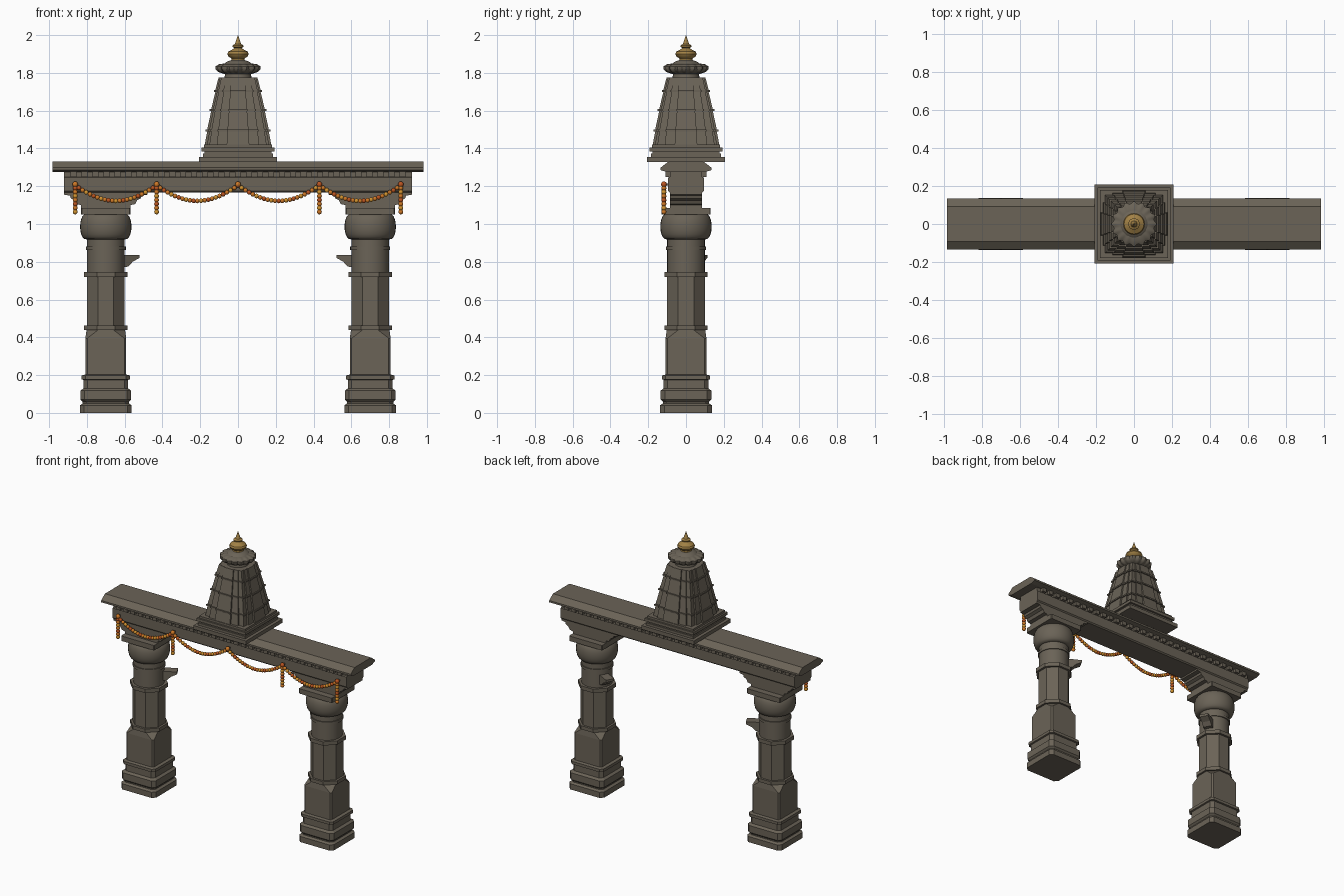
import bpy, bmesh, math
from mathutils import Matrix, Vector

if "Cube" in bpy.data.objects:
    bpy.data.objects.remove(bpy.data.objects["Cube"])


def material(name, rgb):
    m = bpy.data.materials.new(name)
    m.diffuse_color = (*rgb, 1)
    m.use_nodes = True
    m.node_tree.nodes["Principled BSDF"].inputs["Base Color"].default_value = m.diffuse_color
    return m


STONE = material("dark stone", (0.145, 0.125, 0.095))
GOLD = material("aged gold", (0.36, 0.22, 0.06))
MARIGOLD = material("orange marigold", (0.62, 0.19, 0.02))
RUST = material("rust marigold", (0.50, 0.09, 0.015))
YELLOW = material("yellow marigold", (0.65, 0.30, 0.03))


def finish(name, bm, mats, smooth=False):
    bmesh.ops.recalc_face_normals(bm, faces=bm.faces)
    me = bpy.data.meshes.new(name)
    bm.to_mesh(me)
    bm.free()
    for m in mats:
        me.materials.append(m)
    ob = bpy.data.objects.new(name, me)
    bpy.context.collection.objects.link(ob)
    if smooth:
        bpy.ops.object.select_all(action='DESELECT')
        ob.select_set(True)
        bpy.context.view_layer.objects.active = ob
        bpy.ops.object.shade_smooth_by_angle(angle=math.radians(35))
    return ob


def loft(name, rings, mat=STONE, matrix=None, smooth=False):
    """Skin a stack of equal-length point rings and cap both ends."""
    bm = bmesh.new()
    vs = [[bm.verts.new(p) for p in ring] for ring in rings]
    n = len(rings[0])
    for a, b in zip(vs, vs[1:]):
        for i in range(n):
            j = (i + 1) % n
            bm.faces.new((a[i], a[j], b[j], b[i]))
    bm.faces.new(vs[0])
    bm.faces.new(vs[-1])
    if matrix:
        bm.transform(matrix)
    return finish(name, bm, [mat], smooth)


def octagon(z, h, c):
    """Square of half width h with corners cut back by c."""
    k = h - c
    return [(h, -k, z), (h, k, z), (k, h, z), (-k, h, z),
            (-h, k, z), (-h, -k, z), (-k, -h, z), (k, -h, z)]


def circle(z, r, n=32, lobes=0, depth=0):
    pts = []
    for i in range(n):
        a = math.tau * i / n
        q = r * (1 - depth * (0.5 - 0.5 * math.cos(lobes * a)))
        pts.append((q * math.cos(a), q * math.sin(a), z))
    return pts


def stepped(z, h):
    """Square plan with stepped projections on each side."""
    side = [(1, -.34), (1, .34), (.93, .34), (.93, .64), (.86, .64),
            (.86, .86), (.64, .86), (.64, .93), (.34, .93), (.34, 1)]
    pts = []
    for k in range(4):
        c, s = round(math.cos(k * math.pi / 2)), round(math.sin(k * math.pi / 2))
        pts += [(h * (x * c - y * s), h * (x * s + y * c), z) for x, y in side[1:]]
    return pts


def add_box(bm, x0, x1, y0, y1, z0, z1):
    m = Matrix.Translation(((x0 + x1) / 2, (y0 + y1) / 2, (z0 + z1) / 2))
    m = m @ Matrix.Diagonal((x1 - x0, y1 - y0, z1 - z0, 1))
    bmesh.ops.create_cube(bm, size=1, matrix=m)


def prism_x(name, profile, length):
    """Extrude a half profile (y, z), mirrored in y, along x."""
    full = profile + [(-y, z) for y, z in reversed(profile)]
    return loft(name, [[(x, y, z) for y, z in full] for x in (-length, length)])


# Columns: moulded plinth, square shaft, eight-sided shaft, round neck, capital
OCT = 2 - math.sqrt(2)
base = [(0, .137, .022), (.04, .137, .022), (.05, .122, .02), (.058, .122, .02),
        (.07, .134, .022), (.118, .134, .022), (.13, .118, .02), (.175, .118, .02),
        (.178, .128, .02), (.198, .128, .02), (.203, .108, .01), (.395, .108, .01),
        (.438, .102, .102 * OCT)]
upper = [(.438, .115), (.463, .115), (.463, .10), (.72, .10), (.72, .115), (.747, .115)]
neck = [(.747, .1), (.862, .1), (.862, .106), (.88, .106), (.88, .1), (.918, .1)]
cushion = [(.918 + .068 * (1 - math.cos(t * math.pi / 10)),
            .1 + .036 * math.sin(t * math.pi / 10) ** .8) for t in range(11)]
capital_half = [(.13, 1.082), (.13, 1.10), (.155, 1.105), (.165, 1.125),
                (.185, 1.135), (.19, 1.15), (.22, 1.155), (.22, 1.175)]
ledge = [(.03, .76), (.12, .775), (.145, .80), (.185, .82), (.185, .837), (.03, .837)]

for side, label in ((-1, "left"), (1, "right")):
    at = Matrix.Translation((side * .70, 0, 0))
    loft(label + "_column_base", [octagon(*s) for s in base], matrix=at)
    loft(label + "_column_shaft", [octagon(z, h, h * OCT) for z, h in upper], matrix=at)
    loft(label + "_column_neck", [circle(z, r) for z, r in neck], matrix=at, smooth=True)
    loft(label + "_column_cushion", [circle(z, max(r, .1)) for z, r in cushion],
         matrix=at, smooth=True)
    loft(label + "_abacus", [octagon(1.05, .13, .004), octagon(1.085, .13, .004)], matrix=at)
    # Stepped corbel carrying the beam
    prof = capital_half + [(-x, z) for x, z in reversed(capital_half)]
    loft(label + "_corbel", [[(x, y, z) for x, z in prof] for y in (-.086, .086)], matrix=at)
    # Small lamp ledge on the inner side, turned towards the back
    turn = math.radians(28) if side < 0 else math.radians(152)
    loft(label + "_lamp_ledge", [[(x, y, z) for x, z in ledge] for y in (-.03, .03)],
         matrix=at @ Matrix.Rotation(turn, 4, 'Z'))

# Beam with a raised fascia and a sloping cornice
prism_x("beam", [(.086, 1.167), (.094, 1.175), (.094, 1.245), (.086, 1.25), (.086, 1.29)], .92)
prism_x("cornice", [(.10, 1.275), (.135, 1.285), (.135, 1.298), (.093, 1.33)], .982)

# Row of dentils under the cornice, front and back
bm = bmesh.new()
for i in range(-15, 16):
    for s in (-1, 1):
        y0, y1 = sorted((s * .08, s * .108))
        add_box(bm, i * .058 - .016, i * .058 + .016, y0, y1, 1.25, 1.28)
finish("dentils", bm, [STONE])

# Tower: square footing steps and a tapering, ribbed body
bm = bmesh.new()
for h, z0, z1 in ((.207, 1.328, 1.355), (.185, 1.355, 1.372), (.178, 1.372, 1.385),
                  (.192, 1.385, 1.405), (.18, 1.405, 1.42)):
    add_box(bm, -h, h, -h, h, z0, z1)
finish("tower_footing", bm, [STONE])


def tower_half(z):
    t = (z - 1.41) / .365
    return .178 - .06 * t - .015 * t * t


rings = [stepped(1.41, tower_half(1.41))]
for z in (1.495, 1.605, 1.705):
    h = tower_half(z)
    rings += [stepped(z - .006, h), stepped(z - .006, h + .008),
              stepped(z + .004, h + .008), stepped(z + .004, h)]
rings += [stepped(1.775, tower_half(1.775))]
loft("tower_body", rings)

# Fluted crown stone on a short neck
loft("tower_neck", [circle(1.77, .072), circle(1.81, .066)], smooth=True)
crown = [(1.795, .075), (1.805, .105), (1.82, .119), (1.835, .119), (1.846, .10), (1.85, .07)]
loft("crown_stone", [circle(z, r, 96, 16, .1) for z, r in crown], smooth=True)
loft("crown_cap", [circle(1.845, .075), circle(1.858, .062), circle(1.868, .035)], smooth=True)

# Gold finial
finial = [(1.86, .03), (1.868, .036), (1.876, .034), (1.888, .052), (1.9, .057),
          (1.912, .052), (1.924, .03), (1.932, .018), (1.938, .03), (1.945, .03),
          (1.952, .017), (1.97, .011), (2.0, .001)]
loft("finial", [circle(z, r, 24) for z, r in finial], GOLD, smooth=True)

# Flower garland: four swags and four hanging strands of beads
bm = bmesh.new()
count = 0


def bead(x, z, r):
    global count
    old = set(bm.faces)
    bmesh.ops.create_uvsphere(bm, u_segments=10, v_segments=6, radius=r,
                              matrix=Matrix.Translation((x, -.117, z)))
    for f in set(bm.faces) - old:
        f.material_index = (0, 1, 0, 2)[count % 4]
    count += 1


anchors = (-.862, -.431, 0, .431, .862)
for a, b in zip(anchors, anchors[1:]):
    for i in range(23):
        t = i / 22
        bead(a + (b - a) * t, 1.122 + .083 * abs(2 * t - 1) ** 1.9, .0125)
for x in anchors:
    bead(x, 1.21, .0155)
    if x:
        for i in range(7):
            bead(x, 1.19 - i * .021, .0135)
finish("flower_garland", bm, [MARIGOLD, RUST, YELLOW], smooth=True)

# Pegs that hold the garland against the beam
bm = bmesh.new()
for x in anchors:
    add_box(bm, x - .005, x + .005, -.115, -.08, 1.205, 1.215)
finish("garland_pegs", bm, [STONE])
